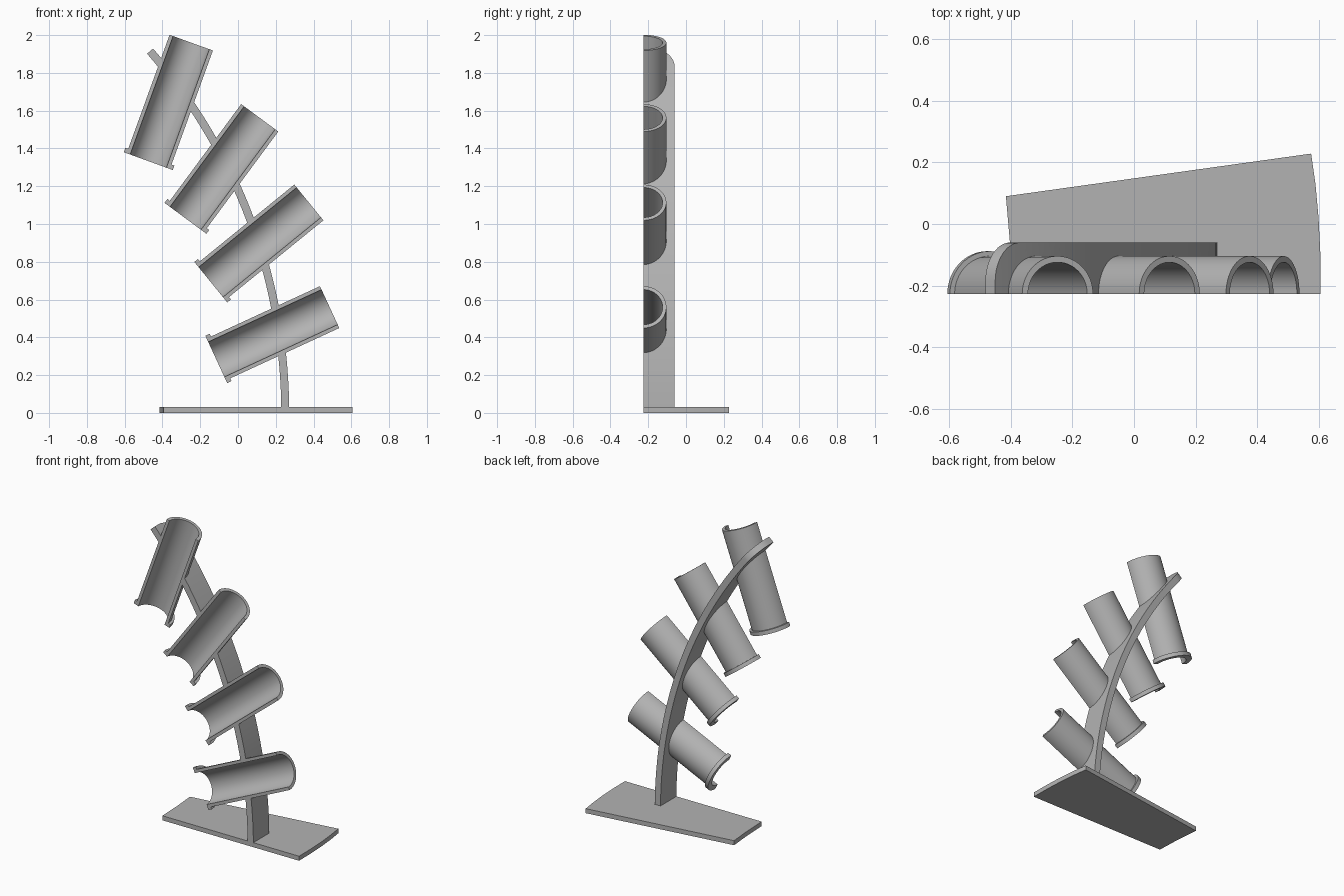
import bpy, bmesh, math
from mathutils import Vector

cube = bpy.data.objects.get("Cube")
if cube:
    bpy.data.objects.remove(cube, do_unlink=True)

FRONT = -0.226           # flat front plane shared by every part
R_IN, R_OUT, R_RIM = 0.102, 0.122, 0.138
RIM = 0.025

grey = bpy.data.materials.new("light grey")
grey.use_nodes = True
colour = (0.45, 0.45, 0.45, 1)
grey.diffuse_color = colour
grey.node_tree.nodes["Principled BSDF"].inputs["Base Color"].default_value = colour


def finish(name, bm, smooth=True):
    bmesh.ops.recalc_face_normals(bm, faces=bm.faces)
    mesh = bpy.data.meshes.new(name)
    bm.to_mesh(mesh)
    bm.free()
    mesh.materials.append(grey)
    obj = bpy.data.objects.new(name, mesh)
    bpy.context.collection.objects.link(obj)
    bpy.ops.object.select_all(action="DESELECT")
    obj.select_set(True)
    bpy.context.view_layer.objects.active = obj
    if smooth:
        bpy.ops.object.shade_smooth_by_angle(angle=math.radians(30))
    return obj


def loft(rings, bm):
    """Bridge closed rings of points and cap both ends."""
    loops = [[bm.verts.new(p) for p in ring] for ring in rings]
    n = len(loops[0])
    for a, b in zip(loops, loops[1:]):
        for i in range(n):
            j = (i + 1) % n
            bm.faces.new((a[i], a[j], b[j], b[i]))
    bm.faces.new(loops[0])
    bm.faces.new(loops[-1])


# Half-tube holders: lower end and upper end of each axis, as (x, z)
HOLDERS = [
    ((-0.115, 0.283), (0.485, 0.56)),
    ((-0.144, 0.692), (0.375, 1.114)),
    ((-0.278, 1.03), (0.115, 1.562)),
    ((-0.475, 1.333), (-0.2475, 1.96)),
]


def half_tube(name, low, high, profile, steps=32, start=0.0, sweep=math.pi):
    a = Vector((low[0], FRONT, low[1]))
    axis = (Vector((high[0], FRONT, high[1])) - a).normalized()
    side = Vector((axis.z, 0, -axis.x))
    back = Vector((0, 1, 0))
    bm = bmesh.new()
    rings = []
    for i in range(steps + 1):
        t = start + sweep * i / steps
        out = side * math.cos(t) + back * math.sin(t)
        rings.append([a + axis * s + out * r for s, r in profile])
    loft(rings, bm)
    return finish(name, bm)


def cutter(name, low, high, length):
    """Solid cylinder that clears the stem out of a holder."""
    a = Vector((low[0], FRONT, low[1]))
    axis = (Vector((high[0], FRONT, high[1])) - a).normalized()
    bm = bmesh.new()
    bmesh.ops.create_cone(bm, cap_ends=True, segments=64, radius1=R_OUT - 0.004,
                          radius2=R_OUT - 0.004, depth=length)
    obj = finish(name, bm, smooth=False)
    obj.rotation_euler = axis.to_track_quat("Z", "Y").to_euler()
    obj.location = a + axis * length / 2
    obj.hide_render = True
    return obj


cutters = []
for k, (low, high) in enumerate(HOLDERS, 1):
    length = (Vector(high) - Vector(low)).length
    profile = [(0, R_IN), (0, R_RIM), (RIM, R_RIM), (RIM, R_OUT),
               (length, R_OUT), (length, R_IN)]
    half_tube(f"holder_{k}", low, high, profile)
    cutters.append(cutter(f"holder_cutter_{k}", low, high, length))

# Curved stem: strip along a circular arc, its rear top corner rounded off
ARC, HALF, BACK, CORNER, FOOT = 2.92, 0.021, -0.06, 0.125, 0.25
END = math.asin(1.915 / ARC)
angles = [END * 0.95 * i / 32 for i in range(33)]
angles += [END - CORNER / ARC * (1 - math.sin(math.pi / 2 * i / 12)) for i in range(13)]
rings = []
for t in sorted(angles):
    over = max(0, CORNER - (END - t) * ARC)
    y = BACK - CORNER + math.sqrt(max(0, CORNER ** 2 - over ** 2))
    section = [(-HALF, FRONT), (HALF, FRONT), (HALF, y), (-HALF, y)]
    rings.append([Vector((FOOT - ARC + (ARC + d) * math.cos(t), yy,
                          (ARC + d) * math.sin(t))) for d, yy in section])
bm = bmesh.new()
loft(rings, bm)
stem = finish("stem", bm)
for c in cutters:
    mod = stem.modifiers.new("clear_" + c.name, "BOOLEAN")
    mod.operation = "DIFFERENCE"
    mod.solver = "EXACT"
    mod.object = c
bpy.context.view_layer.objects.active = stem
for name in [m.name for m in stem.modifiers if m.type == "BOOLEAN"]:
    bpy.ops.object.modifier_apply(modifier=name)
for c in cutters:
    bpy.data.objects.remove(c, do_unlink=True)

# Base plate: tapered plan with a gently bowed right edge
outline = [(-0.395, FRONT), (0.605, FRONT), (0.604, -0.1), (0.598, 0.02),
           (0.588, 0.13), (0.574, 0.228), (-0.415, 0.09), (-0.402, -0.06)]
bm = bmesh.new()
loft([[Vector((x, y, z)) for x, y in outline] for z in (0, 0.03)], bm)
finish("base", bm)
